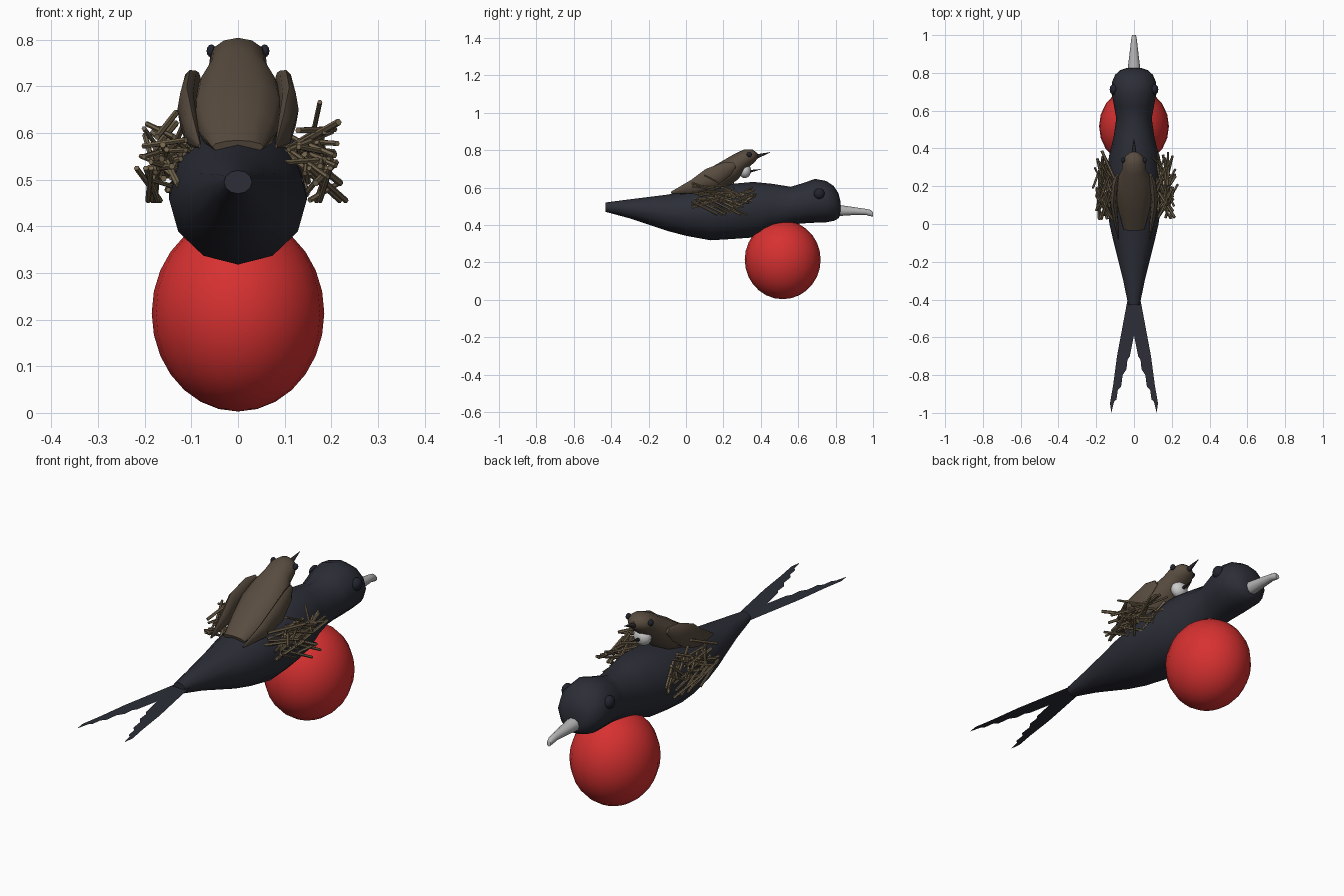
import bpy, bmesh, math, random
from mathutils import Vector

cube = bpy.data.objects.get("Cube")
if cube:
    bpy.data.objects.remove(cube, do_unlink=True)


def material(name, r, g, b):
    m = bpy.data.materials.new(name)
    m.use_nodes = True
    m.diffuse_color = (r, g, b, 1)
    m.node_tree.nodes["Principled BSDF"].inputs["Base Color"].default_value = (r, g, b, 1)
    return m


BLACK = material("blue black feathers", 0.025, 0.027, 0.038)
EYE = material("eye black", 0.016, 0.018, 0.028)
RED = material("red pouch", 0.68, 0.03, 0.03)
GREY = material("beak grey", 0.45, 0.45, 0.45)
BROWN = material("brown feathers", 0.098, 0.072, 0.05)
STRAW = material("dry straw", 0.18, 0.135, 0.078)
WHITE = material("pale throat", 0.6, 0.6, 0.6)
DARK = material("small beak dark", 0.025, 0.022, 0.024)


def finish(bm, name, mat, smooth=True):
    bmesh.ops.recalc_face_normals(bm, faces=bm.faces[:])
    mesh = bpy.data.meshes.new(name)
    bm.to_mesh(mesh)
    bm.free()
    mesh.materials.append(mat)
    ob = bpy.data.objects.new(name, mesh)
    bpy.context.collection.objects.link(ob)
    if smooth:
        bpy.ops.object.select_all(action='DESELECT')
        ob.select_set(True)
        bpy.context.view_layer.objects.active = ob
        bpy.ops.object.shade_smooth_by_angle(angle=math.radians(50))
    return ob


def add_loft(bm, path, radii, sides, upright=False):
    """Elliptical rings (half width, half height) strung along a path."""
    path = [Vector(p) for p in path]
    rings = []
    for i, (p, (w, h)) in enumerate(zip(path, radii)):
        t = path[min(i + 1, len(path) - 1)] - path[max(i - 1, 0)]
        if upright:
            t.z = 0
        side = t.cross(Vector((0, 0, 1))).normalized()
        up = side.cross(t).normalized()
        angles = [2 * math.pi * k / sides for k in range(sides)]
        rings.append([bm.verts.new(p + side * w * math.cos(a) + up * h * math.sin(a))
                      for a in angles])
    for a, b in zip(rings, rings[1:]):
        for k in range(sides):
            n = (k + 1) % sides
            bm.faces.new((a[k], a[n], b[n], b[k]))
    bm.faces.new(rings[0])
    bm.faces.new(rings[-1])


def loft(name, mat, path, radii, sides=12, upright=False):
    bm = bmesh.new()
    add_loft(bm, path, radii, sides, upright)
    return finish(bm, name, mat)


def ball(name, mat, loc, size, u=12, v=8):
    bm = bmesh.new()
    bmesh.ops.create_uvsphere(bm, u_segments=u, v_segments=v, radius=1)
    bmesh.ops.scale(bm, vec=size, verts=bm.verts)
    bmesh.ops.translate(bm, vec=loc, verts=bm.verts)
    return finish(bm, name, mat)


# Large bird: y, top, bottom, half width
sections = [(-.43, .52, .47, .03), (-.3, .537, .435, .057), (-.1, .562, .368, .107),
            (0, .58, .342, .13), (.13, .6, .318, .148), (.25, .62, .325, .148),
            (.36, .63, .333, .132), (.46, .62, .37, .108), (.56, .604, .4, .094),
            (.62, .622, .408, .105), (.69, .646, .412, .118), (.75, .635, .414, .117),
            (.79, .608, .422, .1), (.815, .57, .435, .072), (.825, .53, .455, .04)]
loft("large_bird_body", BLACK, [(0, y, (t + b) / 2) for y, t, b, w in sections],
     [(w, (t - b) / 2) for y, t, b, w in sections], upright=True)
loft("large_beak", GREY, [(0, .8, .478), (0, .9, .474), (0, .96, .47), (0, .985, .464), (0, 1, .456)],
     [(.036, .033), (.024, .022), (.017, .017), (.014, .018), (.01, .012)], 10, True)
ball("red_pouch", RED, (0, .517, .214), (.185, .203, .211), 20, 14)

# Forked tail: one flat feathered blade per side
blade = [(0, -.4), (.034, -.4), (.09, -.7), (.11, -.85), (.127, -.95), (.12, -1),
         (.105, -.94), (.093, -.93), (.086, -.88), (.068, -.86), (.06, -.8),
         (.04, -.77), (.035, -.72), (.022, -.7), (0, -.59)]
bm = bmesh.new()
for s in (1, -1):
    face = bm.faces.new([bm.verts.new((s * x, y, .495)) for x, y in blade])
    bmesh.ops.triangulate(bm, faces=[face])
finish(bm, "forked_tail", BLACK, False)

# Small bird
loft("small_bird_body", BROWN,
     [(0, -.03, .57), (0, .08, .605), (0, .17, .65), (0, .24, .695), (0, .29, .738),
      (0, .33, .762), (0, .362, .769), (0, .382, .77)],
     [(.055, .015), (.085, .055), (.1, .068), (.09, .064), (.063, .052),
      (.06, .046), (.044, .034), (.016, .014)])
ball("small_bird_throat", WHITE, (0, .315, .69), (.042, .033, .04))
loft("small_beak", DARK, [(0, .375, .765), (0, .41, .776), (0, .45, .788)],
     [(.013, .012), (.008, .007), (.001, .001)], 8)
loft("small_lower_spike", DARK, [(0, .335, .685), (0, .4, .698)], [(.01, .009), (.001, .001)], 6)

for s, label in ((1, "left"), (-1, "right")):
    ball(label + "_large_eye", EYE, (s * .107, .712, .567), (.022, .029, .029))
    ball(label + "_small_eye", EYE, (s * .057, .338, .776), (.011, .014, .014), 10, 6)
    loft(label + "_wing", BROWN,
         [(s * .088, .26, .72), (s * .1, .22, .7), (s * .11, .13, .65),
          (s * .1, .04, .605), (s * .082, -.08, .572)],
         [(.008, .015), (.016, .04), (.02, .055), (.016, .038), (.003, .005)], 8)

# Nest: tangled straws on both flanks
random.seed(7)
bm = bmesh.new()
for s in (1, -1):
    for i in range(42):
        c = Vector((s * random.uniform(.125, .19), random.uniform(.08, .33),
                    random.gauss(.545, .032)))
        d = Vector((random.uniform(-.6, .6), random.choice((-1, 1)) * random.uniform(.5, 1),
                    random.uniform(-.45, .45))).normalized()
        half = d * random.uniform(.05, .09)
        r = random.uniform(.005, .0075)
        add_loft(bm, [c - half, c + half], [(r, r), (r, r)], 6)
    # Straws drooping along the flank
    for i in range(5):
        c = Vector((s * random.uniform(.16, .2), .1 + .04 * i, .49))
        half = Vector((s * random.uniform(-.03, .04), .07, -.035))
        add_loft(bm, [c - half, c + half], [(.006, .006), (.006, .006)], 6)
finish(bm, "nest_straws", STRAW)
